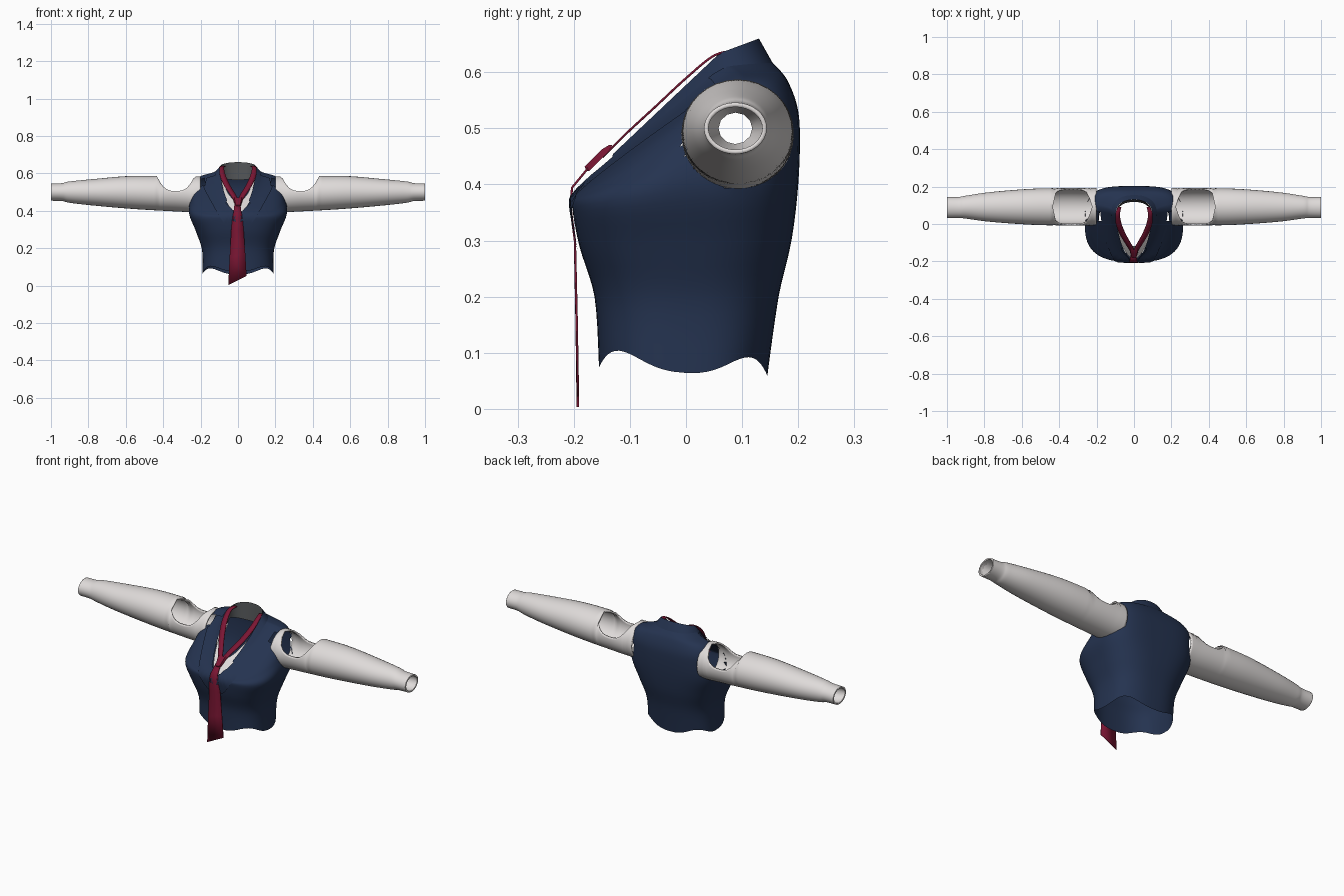
import bpy, bmesh
from math import sin, cos, pi, acos, radians
from mathutils import Vector
from mathutils.bvhtree import BVHTree

cube = bpy.data.objects.get("Cube")
if cube:
    bpy.data.objects.remove(cube)


def material(name, rgb):
    m = bpy.data.materials.new(name)
    m.use_nodes = True
    m.diffuse_color = (*rgb, 1)
    bsdf = m.node_tree.nodes["Principled BSDF"]
    bsdf.inputs["Base Color"].default_value = (*rgb, 1)
    bsdf.inputs["Roughness"].default_value = 0.8
    return m


NAVY = material("navy cloth", (0.018, 0.033, 0.08))
WHITE = material("white cloth", (0.74, 0.71, 0.70))
RED = material("crimson cloth", (0.2, 0.008, 0.034))
GREY = material("dark grey lining", (0.08, 0.085, 0.09))


def sheet(name, rows, mat, wrap=False, mirror=False, thick=0, drop=None):
    """Skin a grid of points into a smooth surface."""
    bm = bmesh.new()
    grid = [[bm.verts.new(p) for p in row] for row in rows]
    for a, b in zip(grid, grid[1:]):
        n = len(a)
        for i in range(n if wrap else n - 1):
            j = (i + 1) % n
            bm.faces.new((a[i], a[j], b[j], b[i]))
    if drop:
        gone = [f for f in bm.faces if drop(f.calc_center_median())]
        bmesh.ops.delete(bm, geom=gone, context="FACES")
    bmesh.ops.remove_doubles(bm, verts=bm.verts, dist=0.0004)
    bmesh.ops.recalc_face_normals(bm, faces=bm.faces)
    me = bpy.data.meshes.new(name)
    bm.to_mesh(me)
    bm.free()
    me.materials.append(mat)
    ob = bpy.data.objects.new(name, me)
    bpy.context.collection.objects.link(ob)
    if mirror:
        ob.modifiers.new("mirror", "MIRROR").merge_threshold = 0.0005
    if thick:
        mod = ob.modifiers.new("thickness", "SOLIDIFY")
        mod.thickness = thick
        mod.offset = -1
    bpy.ops.object.select_all(action="DESELECT")
    ob.select_set(True)
    bpy.context.view_layer.objects.active = ob
    bpy.ops.object.shade_smooth_by_angle(angle=radians(40))
    return ob


def spline(keys, steps):
    """Catmull-Rom interpolation of equal-length tuples."""
    out = []
    for i in range(len(keys) - 1):
        p0, p1 = keys[max(i - 1, 0)], keys[i]
        p2, p3 = keys[i + 1], keys[min(i + 2, len(keys) - 1)]
        for s in range(steps):
            t = s / steps
            out.append(tuple(
                b + 0.5 * t * (c - a + t * (2 * a - 5 * b + 4 * c - d
                               + t * (3 * (b - c) + d - a)))
                for a, b, c, d in zip(p0, p1, p2, p3)))
    return out + [keys[-1]]


def ring_point(r, t):
    """Point on a tilted, squared-off ring; t = 0 at the back, pi at the front."""
    yf, zf, ym, zs, yb, zb, hw, ef, eb = r
    c, s = cos(t), sin(t)
    e = eb if c > 0 else ef
    w = abs(c) ** e
    x = hw * abs(s) ** e * (1 if s > 0 else -1)
    y, z = (yb, zb) if c > 0 else (yf, zf)
    return Vector((x, ym + (y - ym) * w, zs + (z - zs) * w))


def arc(r, a, b, n):
    return [ring_point(r, a + (b - a) * i / n) for i in range(n + 1)]


# Vest body: front y/z, side y/z, back y/z, half width, front/back squareness
vest_keys = [
    (-.155, .09, 0, .08, .145, .075, .19, .75, .75),
    (-.163, .20, 0, .19, .165, .20, .192, .75, .75),
    (-.190, .29, 0, .29, .188, .30, .225, .72, .7),
    (-.203, .36, 0, .39, .200, .40, .262, .72, .62),
    (-.201, .375, .04, .48, .203, .49, .250, .8, .58),
    (-.199, .38, .08, .55, .198, .54, .232, .9, .58),
    (-.197, .383, .09, .583, .182, .583, .205, 1, .65),
    (-.195, .385, .08, .603, .165, .606, .140, 1.05, .8),
    (-.193, .387, .06, .618, .140, .63, .100, 1.15, 1),
]
SEG = 72
vest_rows = []
for k, r in enumerate(spline(vest_keys, 5)):
    row = [ring_point(r, 2 * pi * i / SEG) for i in range(SEG)]
    fade = max(0, 1 - k / 5)
    for i, p in enumerate(row):
        p.z -= 0.016 * fade * cos(8 * pi * i / SEG)      # wavy hem
    vest_rows.append(row)


def in_armhole(p):
    return abs(p.x) > .15 and (p.y - .09) ** 2 + (p.z - .487) ** 2 < .088 ** 2


vest = sheet("vest_body", vest_rows, NAVY, wrap=True, drop=in_armhole)

# Lapels laid over the chest
vb = bmesh.new()
vb.from_mesh(vest.data)
tree = BVHTree.FromBMesh(vb)
vb.free()


def on_vest(x, z, lift):
    hit = tree.ray_cast(Vector((x, -1, z)), Vector((0, 1, 0)))[0]
    if hit is None or hit.y > 0.1:
        hit = tree.find_nearest(Vector((x, .9 * z - .53, z)))[0]
    return hit + Vector((0, -lift, lift * .5))


inner = spline([(.105, .59), (.098, .53), (.065, .44), (.02, .39), (.004, .29)], 5)
outer = spline([(.13, .585), (.19, .55), (.135, .43), (.06, .31), (.006, .275)], 5)
sheet("lapels", [[on_vest(a[0] + (b[0] - a[0]) * i / 6, a[1] + (b[1] - a[1]) * i / 6, .006)
                  for i in range(7)] for a, b in zip(inner, outer)], NAVY, mirror=True)

# Folded collar and its lining
fold = (-.196, .392, .06, .634, .130, .66, .096, 1.15, .9)
fall = (-.198, .388, .06, .606, .157, .612, .124, 1.1, .85)
lining = (-.185, .392, .06, .585, .118, .565, .088, 1.15, .9)
sheet("collar", [arc(r, -.78 * pi, .78 * pi, 48) for r in (fold, fall)], NAVY)
low = tuple(a - (.002 if i == 6 else 0) for i, a in enumerate(fold))
sheet("collar_lining", [arc(r, -.6 * pi, .6 * pi, 40) for r in (low, lining)], GREY)

# Shirt front showing inside the neckline
shirt_out = (-.188, .383, .06, .610, .13, .61, .099, 1.15, 1)
shirt_in = (-.118, .452, .05, .585, .12, .60, .080, 1.15, 1)
sheet("shirt_front", [arc(r, .56 * pi, 1.44 * pi, 32) for r in (shirt_out, shirt_in)], WHITE)

# Sleeves: x, centre y, centre z, radius y, radius z, with a scooped shoulder opening
sleeve_keys = [
    (.20, .092, .487, .100, .097), (.45, .092, .495, .099, .092),
    (.60, .092, .499, .093, .086), (.78, .091, .499, .078, .070),
    (.90, .09, .50, .061, .057), (.94, .088, .50, .056, .048),
    (1.0, .088, .50, .056, .046),
]


def sleeve_ring(x, cy, cz, ry, rz, n=32):
    u = abs(x - .333) / .1
    cut = .506 + .08 * u ** 3
    h = acos(max(-1, min(1, (cut - cz) / rz))) if u < 1 else 0
    return [Vector((x, cy + ry * sin(t), cz + rz * cos(t)))
            for t in (h + (2 * pi - 2 * h) * i / n for i in range(n + 1))]


sheet("sleeves", [sleeve_ring(*r) for r in spline(sleeve_keys, 14)],
      WHITE, mirror=True, thick=.008)

# Cuff turned inside each sleeve end
sheet("cuff_linings", [[Vector((x, .088 + a * sin(pi * i / 6), .50 + b * cos(pi * i / 6)))
                        for i in range(12)]
                       for x, a, b in ((.998, .052, .042), (.90, .030, .028))],
      WHITE, wrap=True, mirror=True)

# Tie: neck straps, knot and hanging blade
strap = spline([(.006, -.150, .450, .012), (.030, -.108, .492, .015), (.060, -.056, .540, .016),
                (.082, 0, .592, .015), (.087, .05, .632, .012), (.078, .09, .640, .010)], 5)
sheet("tie_straps", [[Vector((x - w, y, z)), Vector((x + w, y, z))]
                     for x, y, z, w in strap], RED, mirror=True, thick=.004)

knot = [(.470, -.136, .026, .004), (.462, -.146, .026, .012),
        (.432, -.176, .017, .012), (.424, -.176, .014, .004)]
sheet("tie_knot", [[Vector((-w, y + d, z)), Vector((-w * .7, y - d * .4, z)),
                    Vector((w * .7, y - d * .4, z)), Vector((w, y + d, z))]
                   for z, y, w, d in knot], RED)

blade = [(.440, .440, -.168, .016), (.395, .395, -.205, .022), (.36, .36, -.208, .028),
         (.30, .30, -.200, .034), (.15, .17, -.197, .043), (.003, .052, -.195, .050)]
sheet("tie_blade", [[Vector((-w - .002, y, zl)), Vector((w - .004, y, zr))]
                    for zl, zr, y, w in blade], RED, thick=.004)
